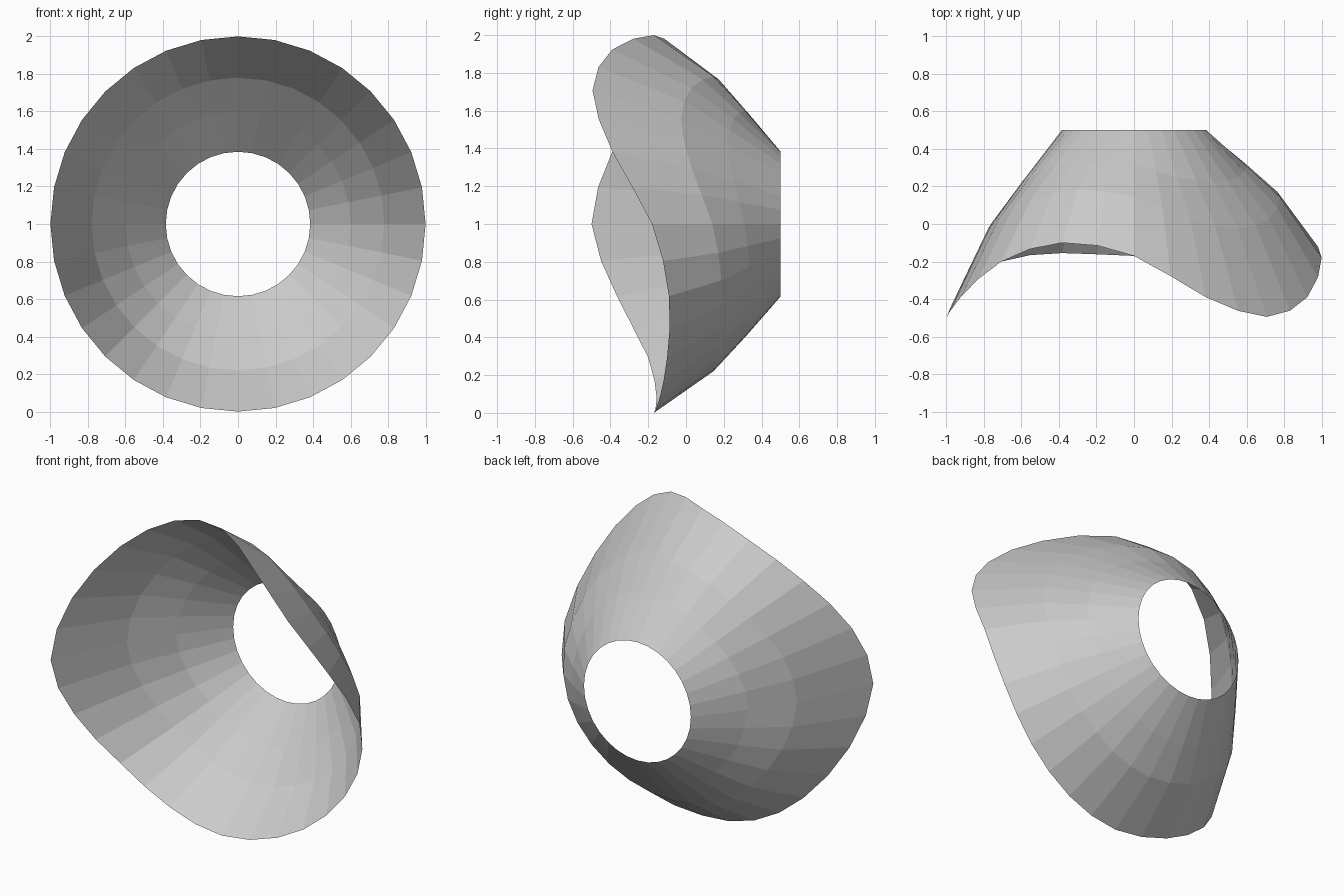
import bpy, bmesh, math

cube = bpy.data.objects.get("Cube")
if cube:
    bpy.data.objects.remove(cube, do_unlink=True)

SEGMENTS = 32
BACK_Y = 0.5

# Depth of the wavy front rim, evenly spaced around the circle from +x
RIM = [-0.18, -0.39, -0.495, -0.39, -0.17, -0.10, -0.20, -0.39,
       -0.50, -0.365, -0.20, -0.155, -0.17, -0.14, -0.10, -0.09]

# Flared profile: radius and share of the depth from the back ring to the rim
PROFILE = [(0.385, 0), (0.6, 0.28), (0.78, 0.53), (1.0, 1)]


def rim_y(turn):
    """Smooth closed curve through the rim depths; turn runs from 0 to 1."""
    pos = turn * len(RIM)
    i = int(pos)
    t = pos - i
    a, b, c, d = (RIM[(i + k) % len(RIM)] for k in (-1, 0, 1, 2))
    return b + 0.5 * t * (c - a + t * (2*a - 5*b + 4*c - d + t * (3*(b - c) + d - a)))


# Material
grey = bpy.data.materials.new("light_grey")
grey.use_nodes = True
grey.diffuse_color = (0.6, 0.6, 0.6, 1)
grey.node_tree.nodes["Principled BSDF"].inputs["Base Color"].default_value = (0.6, 0.6, 0.6, 1)

# Open flared shade: rings of vertices joined by quads
bm = bmesh.new()
rings = []
for radius, share in PROFILE:
    ring = []
    for i in range(SEGMENTS):
        turn = i / SEGMENTS
        angle = turn * math.tau
        y = BACK_Y + (rim_y(turn) - BACK_Y) * share
        ring.append(bm.verts.new((radius * math.cos(angle), y, 1 + radius * math.sin(angle))))
    rings.append(ring)
for inner, outer in zip(rings, rings[1:]):
    for i in range(SEGMENTS):
        j = (i + 1) % SEGMENTS
        bm.faces.new((inner[i], outer[i], outer[j], inner[j]))
bmesh.ops.recalc_face_normals(bm, faces=bm.faces)

mesh = bpy.data.meshes.new("flared_shade")
bm.to_mesh(mesh)
bm.free()
mesh.materials.append(grey)
shade = bpy.data.objects.new("flared_shade", mesh)
bpy.context.collection.objects.link(shade)
